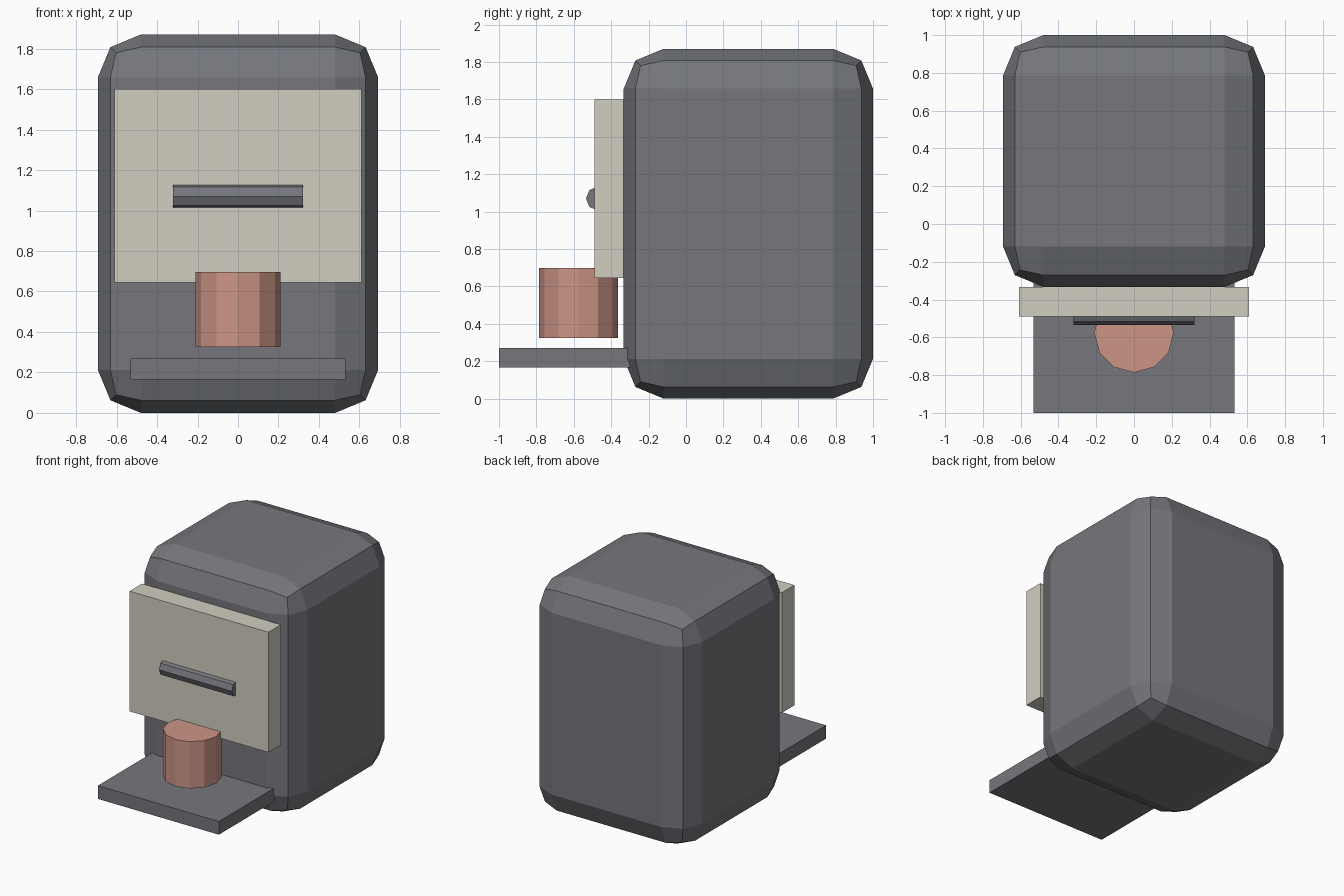
import bpy
import math

default = bpy.data.objects.get("Cube")
if default:
    bpy.data.objects.remove(default, do_unlink=True)


def material(name, rgb):
    mat = bpy.data.materials.new(name)
    mat.use_nodes = True
    color = (*rgb, 1)
    mat.diffuse_color = color
    mat.node_tree.nodes["Principled BSDF"].inputs["Base Color"].default_value = color
    return mat


grey = material("slate grey", (0.18, 0.183, 0.203))
cream = material("warm cream", (0.64, 0.61, 0.53))
copper = material("soft copper", (0.61, 0.30, 0.24))


def finish(name, mat):
    obj = bpy.context.object
    obj.name = name
    obj.data.materials.append(mat)
    return obj


def box(name, mat, x, y, z):
    """Box symmetric in x, spanning the given y and z ranges."""
    bpy.ops.mesh.primitive_cube_add(size=1, location=(0, sum(y) / 2, sum(z) / 2))
    obj = finish(name, mat)
    obj.scale = (2 * x, y[1] - y[0], z[1] - z[0])
    bpy.ops.object.transform_apply(location=False, rotation=False, scale=True)
    return obj


def cylinder(name, mat, sides, radius, depth, location, rotation=(0, 0, 0)):
    bpy.ops.mesh.primitive_cylinder_add(
        vertices=sides, radius=radius, depth=depth,
        location=location, rotation=rotation)
    return finish(name, mat)


# Main housing with wide faceted corners
body = box("body", grey, 0.693, (-0.333, 1.0), (0, 1.87))
bevel = body.modifiers.new("faceted corners", "BEVEL")
bevel.width = 0.213
bevel.segments = 2
bevel.limit_method = "NONE"

# Front panel and the tray below it
box("front_panel", cream, 0.61, (-0.49, -0.333), (0.645, 1.6))
box("tray", grey, 0.532, (-1.0, -0.22), (0.165, 0.27))

# Horizontal handle bar half sunk in the panel
cylinder("handle", grey, 8, 0.064, 0.64, (0, -0.471, 1.07), (0, math.pi / 2, 0))

# Cup hanging over the tray
cylinder("cup", copper, 12, 0.211, 0.372, (0, -0.575, 0.511))
